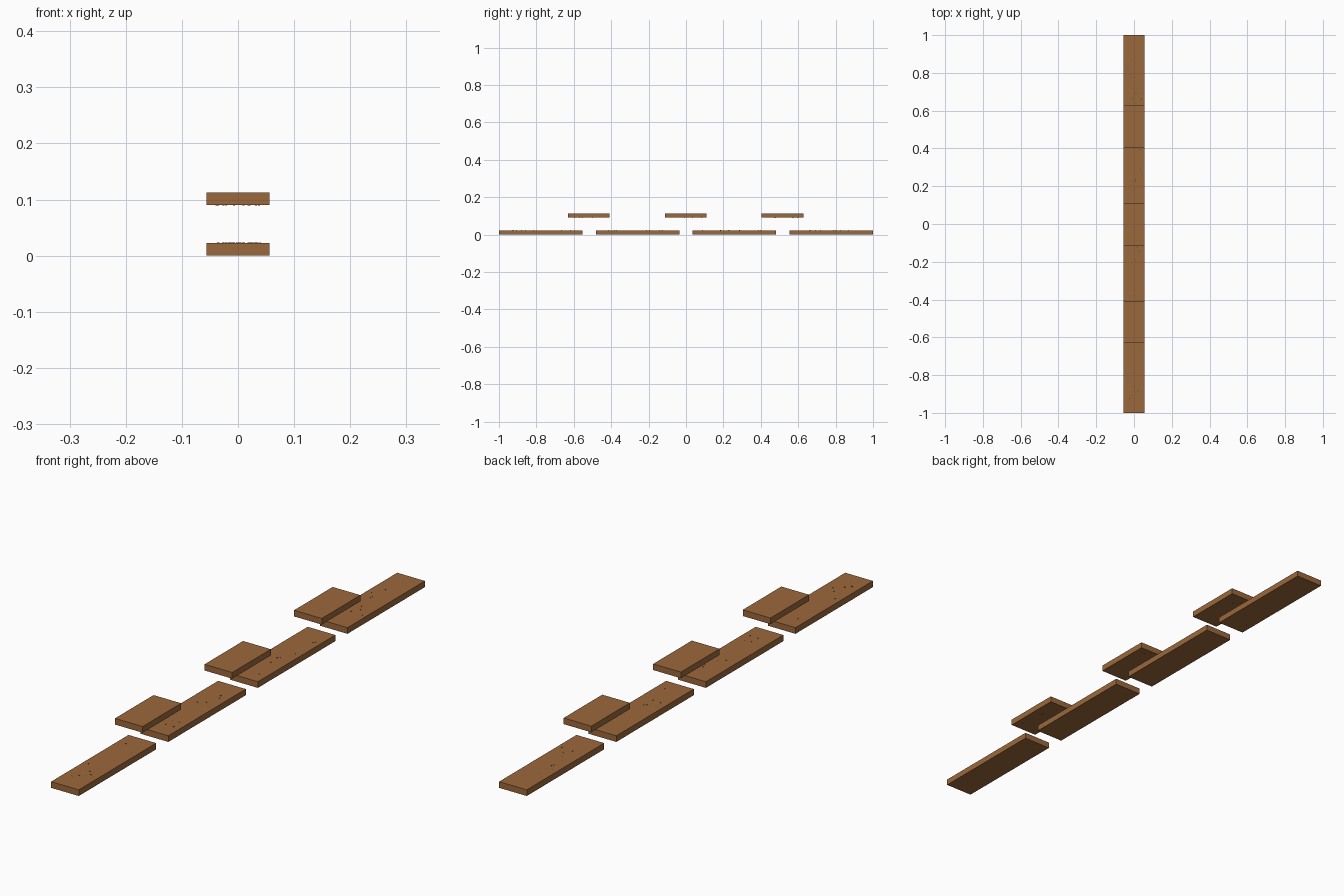
import bpy, bmesh, random
from mathutils import Matrix

if "Cube" in bpy.data.objects:
    bpy.data.objects.remove(bpy.data.objects["Cube"])

random.seed(4)
WIDTH, THICK = 0.112, 0.0225
PITCH = 0.5175


def material(name, color):
    m = bpy.data.materials.new(name)
    m.diffuse_color = color
    m.use_nodes = True
    m.node_tree.nodes["Principled BSDF"].inputs["Base Color"].default_value = m.diffuse_color
    return m


wood = material("wood", (0.33, 0.14, 0.045, 1))
dark = material("dark_green", (0.03, 0.06, 0.03, 1))


def finish(bm, name, mat):
    me = bpy.data.meshes.new(name)
    bm.to_mesh(me)
    bm.free()
    me.materials.append(mat)
    ob = bpy.data.objects.new(name, me)
    bpy.context.collection.objects.link(ob)
    return ob


def plank(name, y, length, z):
    bm = bmesh.new()
    bmesh.ops.create_cube(bm, size=1, matrix=Matrix.Translation((0, y, z + THICK / 2))
                          @ Matrix.Diagonal((WIDTH, length, THICK, 1)))
    return finish(bm, name, wood)


def studs(name, y, length, z, count):
    # tiny low studs scattered over the inner face of a plank
    bm = bmesh.new()
    for _ in range(count):
        px = random.uniform(-0.04, 0.04)
        py = y + random.uniform(-0.42, 0.42) * length
        bmesh.ops.create_cube(bm, size=1, matrix=Matrix.Translation((px, py, z))
                              @ Matrix.Diagonal((0.003, 0.003, 0.002, 1)))
    return finish(bm, name, dark)


# four long planks on the ground
for i in range(4):
    y = (i - 1.5) * PITCH
    plank(f"lower_plank_{i + 1}", y, 0.4475, 0)
    studs(f"lower_studs_{i + 1}", y, 0.4475, THICK, 8)

# three short planks floating above the gaps
for i in range(3):
    y = (i - 1) * PITCH - 0.002
    plank(f"upper_plank_{i + 1}", y, 0.223, 0.0905)
    studs(f"upper_studs_{i + 1}", y, 0.223, 0.0905, 4)
